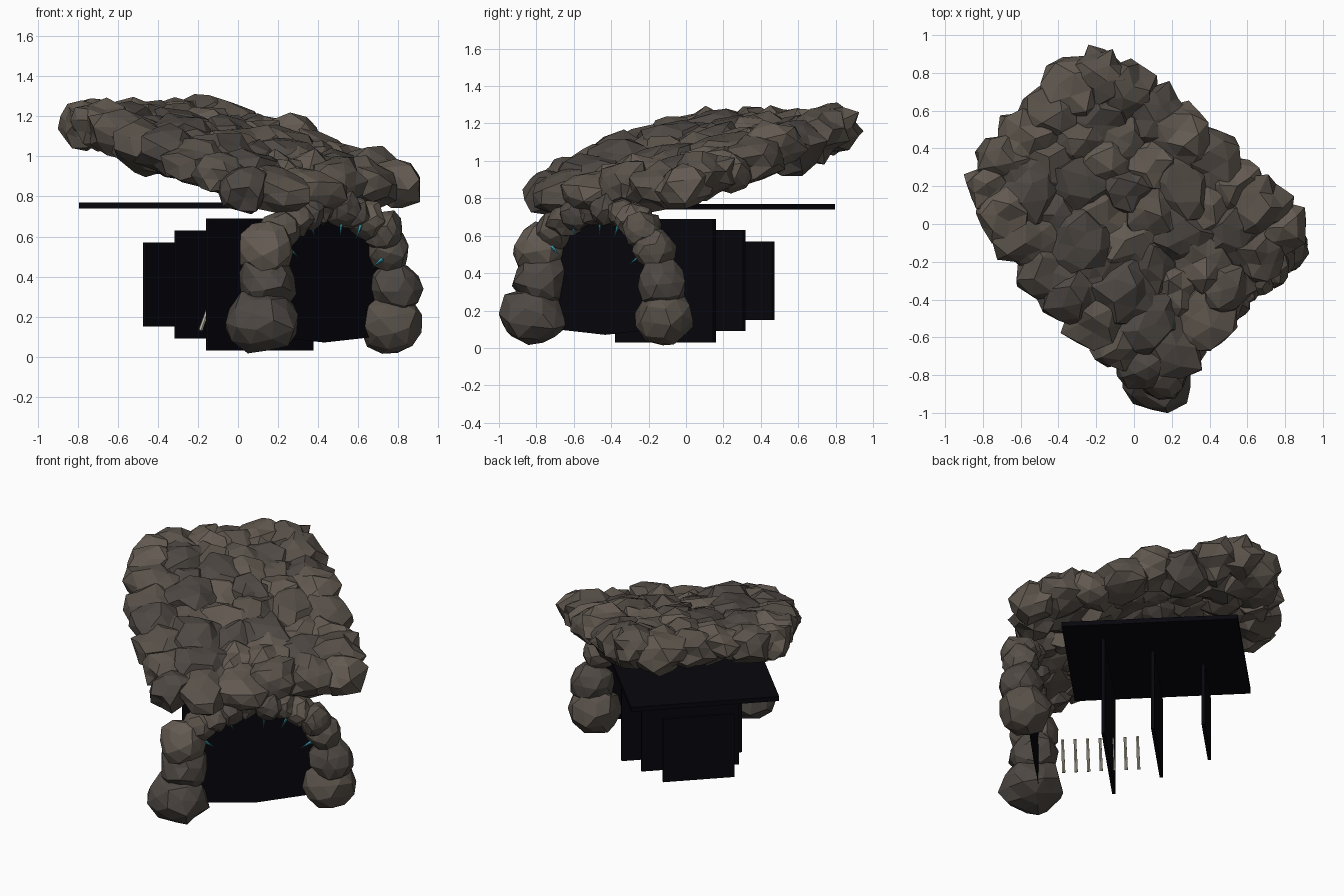
import bpy, bmesh, math, random
from mathutils import Vector, Matrix, Euler

if "Cube" in bpy.data.objects:
    bpy.data.objects.remove(bpy.data.objects["Cube"])

random.seed(5)
# Local frame: u runs along the opening, d runs back into the cave; turned 45 degrees
TURN = Matrix.Rotation(math.radians(45), 4, 'Z')


def mat(name, c):
    m = bpy.data.materials.new(name)
    m.diffuse_color = (*c, 1)
    m.use_nodes = True
    m.node_tree.nodes["Principled BSDF"].inputs["Base Color"].default_value = m.diffuse_color
    return m


ROCKS = [mat("stone_light", (0.125, 0.103, 0.083)), mat("stone_mid", (0.10, 0.083, 0.068)),
         mat("stone_dark", (0.078, 0.066, 0.057))]
DARK = mat("cave_dark", (0.002, 0.002, 0.004))
BONE = mat("bone", (0.45, 0.42, 0.33))
TEAL = mat("crystal_teal", (0.04, 0.32, 0.40))


def finish(name, bm, mats):
    me = bpy.data.meshes.new(name)
    bm.transform(TURN)
    bmesh.ops.recalc_face_normals(bm, faces=bm.faces)
    bm.to_mesh(me)
    bm.free()
    for m in mats:
        me.materials.append(m)
    ob = bpy.data.objects.new(name, me)
    bpy.context.collection.objects.link(ob)
    return ob


def rock(bm, pos, size, tilt=0.0, rough=0.13):
    """Low-poly boulder: jittered icosphere with a random spin."""
    vs = bmesh.ops.create_icosphere(bm, subdivisions=2, radius=1)["verts"]
    spin = Euler([random.uniform(0, 6.28) for _ in range(3)]).to_matrix()
    lean = Matrix.Rotation(tilt, 3, 'X')
    shade = random.randrange(3)
    for v in vs:
        p = spin @ v.co * random.uniform(1 - rough, 1 + rough)
        v.co = lean @ Vector([p[i] * size[i] for i in range(3)]) + Vector(pos)
    for f in {f for v in vs for f in v.link_faces}:
        f.material_index = shade


def box(bm, lo, hi):
    for v in bmesh.ops.create_cube(bm, size=1)["verts"]:
        v.co = Vector([lo[i] + (v.co[i] + 0.5) * (hi[i] - lo[i]) for i in range(3)])


def spike(bm, a, b, r1, r2, n):
    a, b = Vector(a), Vector(b)
    q = (b - a).to_track_quat('Z', 'Y').to_matrix().to_4x4()
    bmesh.ops.create_cone(bm, cap_ends=True, segments=n, radius1=r1, radius2=r2,
                          depth=(b - a).length, matrix=Matrix.Translation((a + b) / 2) @ q)


# Stone arch: two boulder legs joined by smaller stones over the top
bm = bmesh.new()
LEGS = (((-0.485, -0.665, 0.175, 0.19), (-0.45, -0.65, 0.37, 0.15), (-0.45, -0.65, 0.53, 0.145)),
        ((0.455, -0.62, 0.165, 0.155), (0.46, -0.645, 0.34, 0.135), (0.41, -0.65, 0.53, 0.11)))
for leg in LEGS:
    for u, d, z, r in leg:
        rock(bm, (u, d, z), (r, r, min(r, z - 0.01)), 0, 0.11)
for s in (-1, 1):
    for u, z, r in ((0.35, 0.63, 0.10), (0.26, 0.685, 0.095), (0.17, 0.72, 0.09), (0.07, 0.74, 0.09)):
        rock(bm, (s * u, -0.65 + random.uniform(-0.03, 0.03), z), (r, r * 1.15, r))
finish("stone_arch", bm, ROCKS)

# Sloping roof of overlapping flattened boulders
bm = bmesh.new()
NU, ND = 6, 8
for j in range(ND):
    t = j / (ND - 1)
    d = -0.57 + 1.28 * t
    half = 0.535 - 0.10 * t
    bump = 0.03 * math.sin(math.pi * t)
    for i in range(NU):
        u = 0.015 + half * (2 * i / (NU - 1) - 1)
        r = random.uniform(0.15, 0.21)
        corner = 0.04 if i in (0, NU - 1) and j in (0, ND - 1) else 0
        rock(bm, (u * (1 - corner), d * (1 - corner),
                  0.85 + 0.32 * t + bump + random.uniform(-.025, .025)),
             (r - corner, r - corner, random.uniform(0.11, 0.14)), math.radians(14), 0.22)
finish("boulder_roof", bm, ROCKS)

# Flat dark ceiling plate
bm = bmesh.new()
box(bm, (-0.455, -0.40, 0.74), (0.455, 0.67, 0.77))
finish("ceiling_plate", bm, [DARK])

# Shrinking dark panels that suggest depth
for k, (w, d) in enumerate(((0.37, -0.155), (0.30, 0.14), (0.22, 0.44))):
    bm = bmesh.new()
    box(bm, (-w, d - 0.01, 0.03 + 0.06 * k), (w, d + 0.01, 0.69 - 0.06 * k))
    finish(f"depth_panel_{k + 1}", bm, [DARK])

# Dark backing that fills the mouth of the arch
bm = bmesh.new()
right = [(0.38, 0.10), (0.41, 0.30), (0.38, 0.50), (0.27, 0.63), (0.13, 0.69)]
ring = [(0, 0.07)] + right + [(0, 0.71)] + [(-u, z) for u, z in reversed(right)]
bm.faces.new([bm.verts.new((u, -0.61, z)) for u, z in ring])
finish("mouth_backing", bm, [DARK])

# Row of leaning rib bones along one side of the floor
bm = bmesh.new()
for k in range(7):
    d = -0.45 + 0.076 * k
    spike(bm, (-0.26, d, 0.13), (-0.17, d, 0.31), 0.011, 0.009, 6)
finish("rib_bones", bm, [BONE])

# Small crystals poking inward from the arch
bm = bmesh.new()
for u, z in ((-0.31, 0.53), (-0.17, 0.65), (0.04, 0.66), (0.17, 0.64), (0.31, 0.475)):
    a = Vector((u, -0.69, z))
    inward = (Vector((0, -0.69, 0.30)) - a).normalized()
    spike(bm, a - inward * 0.04, a + inward * 0.06, 0.014, 0.0, 5)
finish("arch_crystals", bm, [TEAL])
